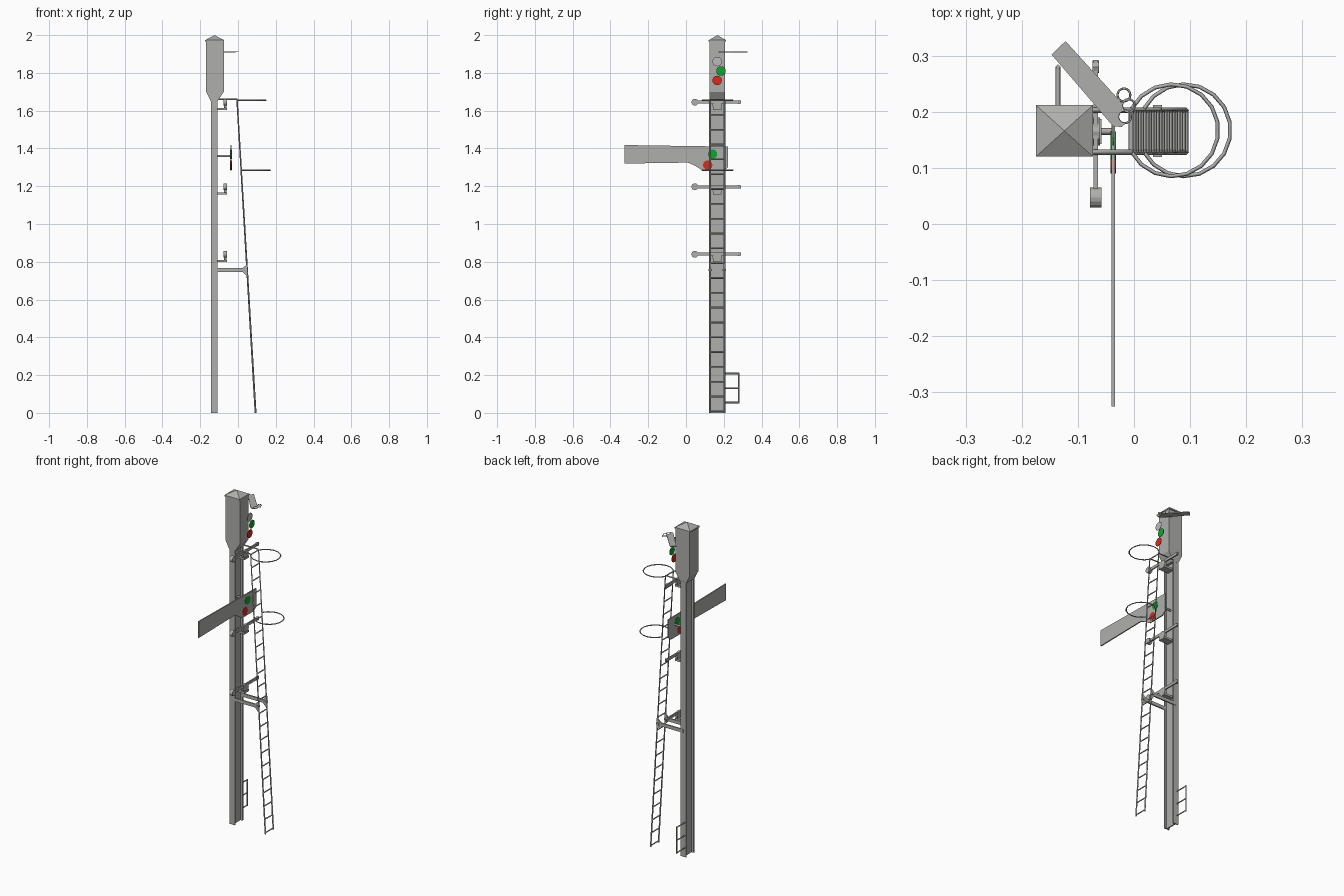
import bpy, bmesh, math
from mathutils import Vector

if "Cube" in bpy.data.objects:
    bpy.data.objects.remove(bpy.data.objects["Cube"])


def material(name, r, g, b):
    m = bpy.data.materials.new(name)
    m.use_nodes = True
    m.diffuse_color = (r, g, b, 1)
    m.node_tree.nodes["Principled BSDF"].inputs["Base Color"].default_value = (r, g, b, 1)
    return m


GREY = material("painted grey", 0.43, 0.43, 0.42)
RED = material("red glass", 0.68, 0.025, 0.012)
GREEN = material("green glass", 0.005, 0.38, 0.025)
CLEAR = material("clear glass", 0.5, 0.5, 0.5)


def finish(name, bm, mat=GREY):
    bmesh.ops.recalc_face_normals(bm, faces=bm.faces)
    mesh = bpy.data.meshes.new(name)
    bm.to_mesh(mesh)
    bm.free()
    mesh.materials.append(mat)
    ob = bpy.data.objects.new(name, mesh)
    bpy.context.collection.objects.link(ob)
    return ob


def prism(name, pts, axis, a, b, mat=GREY):
    """Extrude a 2D outline along an axis from a to b."""
    place = {"x": lambda p, t: (t, p[0], p[1]),
             "y": lambda p, t: (p[0], t, p[1]),
             "z": lambda p, t: (p[0], p[1], t)}[axis]
    bm = bmesh.new()
    face = bm.faces.new([bm.verts.new(place(p, a)) for p in pts])
    new = bmesh.ops.extrude_face_region(bm, geom=[face])["geom"]
    shift = Vector(place((0, 0), b - a))
    bmesh.ops.translate(bm, verts=[v for v in new if isinstance(v, bmesh.types.BMVert)], vec=shift)
    return finish(name, bm, mat)


def rect(u0, u1, v0, v1):
    return [(u0, v0), (u1, v0), (u1, v1), (u0, v1)]


def box(name, x0, x1, y0, y1, z0, z1):
    return prism(name, rect(x0, x1, y0, y1), "z", z0, z1)


def arc(u, v, r, n=16, start=0.0, sweep=2 * math.pi):
    return [(u + r * math.cos(start + sweep * i / n), v + r * math.sin(start + sweep * i / n))
            for i in range(n)]


def bars(name, paths, radius, closed=False, sides=0):
    """Square or round bars along several paths, in one object."""
    curve = bpy.data.curves.new(name, "CURVE")
    curve.dimensions = "3D"
    curve.bevel_depth = radius
    curve.bevel_resolution = sides
    curve.use_fill_caps = True
    for path in paths:
        s = curve.splines.new("POLY")
        s.points.add(len(path) - 1)
        for pt, co in zip(s.points, path):
            pt.co = (*co, 1)
        s.use_cyclic_u = closed
    curve.materials.append(GREY)
    ob = bpy.data.objects.new(name, curve)
    bpy.context.collection.objects.link(ob)
    return ob


PX, PY = -0.126, 0.165          # post centre
SIDES = (0.128, 0.203)          # ladder rail positions

# Post: H-section with flanges at front and back
f, t, h = 0.0175, 0.007, 0.04
section = [(-f, -h), (f, -h), (f, t - h), (t / 2, t - h), (t / 2, h - t), (f, h - t),
           (f, h), (-f, h), (-f, h - t), (-t / 2, h - t), (-t / 2, t - h), (-f, t - h)]
prism("post", [(PX + x, PY + y) for x, y in section], "z", 0, 1.67)

# Head box with tapered base and pyramid roof
w = 0.047
CX = -0.122
prism("head_box", [(PX - f, 1.65), (PX + f, 1.65), (CX + w, 1.7), (CX + w, 1.97),
                   (CX - w, 1.97), (CX - w, 1.7)], "y", 0.124, 0.206)
box("roof_eave", -0.175, -0.073, 0.12, 0.212, 1.965, 1.973)
bm = bmesh.new()
base = [bm.verts.new((x, y, 1.973)) for x, y in rect(-0.175, -0.073, 0.12, 0.212)]
apex = bm.verts.new((-0.124, 0.166, 2.0))
bm.faces.new(base)
for i in range(4):
    bm.faces.new((base[i], base[(i + 1) % 4], apex))
finish("roof", bm)

# Main signal arm with spectacle glasses
AX = -0.037
arm = [(-0.325, 1.32), (0.01, 1.325), (0.045, 1.31), (0.09, 1.282), (0.2, 1.282),
       (0.222, 1.3), (0.222, 1.41), (0.0, 1.413), (-0.325, 1.418)]
prism("main_arm", arm, "x", AX - 0.0035, AX + 0.0035)
for name, y, z, mat in (("main_green_glass", 0.14, 1.37, GREEN), ("main_red_glass", 0.115, 1.312, RED)):
    prism(name, arc(y, z, 0.025), "x", AX - 0.0045, AX + 0.0045, mat)
bars("main_arm_spindle", [[(PX, PY, 1.36), (AX, PY, 1.36)]], 0.006, sides=1)

# Upper glasses
for name, y, z, mat in (("upper_clear_glass", 0.165, 1.86, CLEAR),
                        ("upper_green_glass", 0.185, 1.81, GREEN),
                        ("upper_red_glass", 0.165, 1.76, RED)):
    prism(name, arc(y, z, 0.025), "x", AX - 0.001, AX + 0.001, mat)

# Small flat upper arm with three open rings
small = [(-0.147, 0.302), (-0.045, 0.183), (-0.036, 0.174), (-0.022, 0.173), (-0.012, 0.182),
         (-0.012, 0.205), (-0.122, 0.326)]
plate = prism("upper_arm", small, "z", 1.909, 1.914)
for i, (x, y) in enumerate(((-0.018, 0.23), (-0.01, 0.211), (-0.017, 0.191))):
    cutter = prism("ring_cutter", arc(x, y, 0.0105), "z", 1.9, 1.92)
    cutter.hide_render = True
    cutter.hide_set(True)
    cutter.display_type = "WIRE"
    mod = plate.modifiers.new("hole", "BOOLEAN")
    mod.operation = "DIFFERENCE"
    mod.object = cutter
    bars("upper_arm_ring", [[(px, py, 1.9115) for px, py in arc(x, y, 0.0115)]], 0.002, True)
bpy.context.view_layer.update()
baked = bpy.data.meshes.new_from_object(plate.evaluated_get(bpy.context.evaluated_depsgraph_get()))
plate.modifiers.clear()
plate.data = baked
for ob in [o for o in bpy.data.objects if o.name.startswith("ring_cutter")]:
    bpy.data.objects.remove(ob)


# Ladder: leaning rails, rungs and top ties
def ladder_x(z):
    return 0.093 - 0.0592 * z


TOP = 1.66
bars("ladder_rails", [[(ladder_x(0), y, 0), (ladder_x(TOP), y, TOP), (PX, y, TOP)] for y in SIDES], 0.005)
rungs = []
for i in range(22):
    z = 0.008 + 0.0785 * i
    rungs.append([(ladder_x(z), y, z) for y in SIDES])
bars("ladder_rungs", rungs, 0.0045)

# Safety hoops, open at the ladder
for name, z in (("lower_hoop", 1.285), ("upper_hoop", 1.655)):
    gap = math.asin(0.038 / 0.082)
    cx = ladder_x(z) + 0.073
    ring = arc(cx, PY + 0.002, 0.082, 16, gap - math.pi, 2 * (math.pi - gap) * 16 / 15)
    bars(name, [[(x, y, z) for x, y in ring]], 0.0035)

# Ladder struts with flared ends
for y in SIDES:
    prism("ladder_strut", [(PX, 0.746), (0.025, 0.746), (0.05, 0.722), (0.05, 0.79),
                           (0.025, 0.766), (PX, 0.766)], "y", y - 0.004, y + 0.004)
    box("strut_bolt", 0.034, 0.05, y - 0.009, y + 0.009, 0.75, 0.762)

# Balance levers: shelf, bearing, bar, weight and end knob
for z in (0.84, 1.197, 1.645):
    box("lever_shelf", PX, -0.058, PY - 0.022, PY + 0.022, z - 0.042, z - 0.03)
    prism("lever_bearing", arc(PY, z - 0.015, 0.025, 12), "x", -0.075, -0.061)
    box("lever_bar", -0.072, -0.064, 0.045, 0.292, z - 0.008, z + 0.008)
    prism("lever_weight", arc(0.047, z, 0.018), "x", -0.078, -0.058)
    prism("lever_knob", arc(0.28, z, 0.011, 8), "x", -0.074, -0.062)

# Step frame at the foot of the post
SX = -0.1355
bars("step_frame", [[(SX, 0.2, z), (SX, 0.28, z)] for z in (0.055, 0.13, 0.208)]
     + [[(SX, 0.28, 0.05), (SX, 0.28, 0.212)]], 0.0045)
